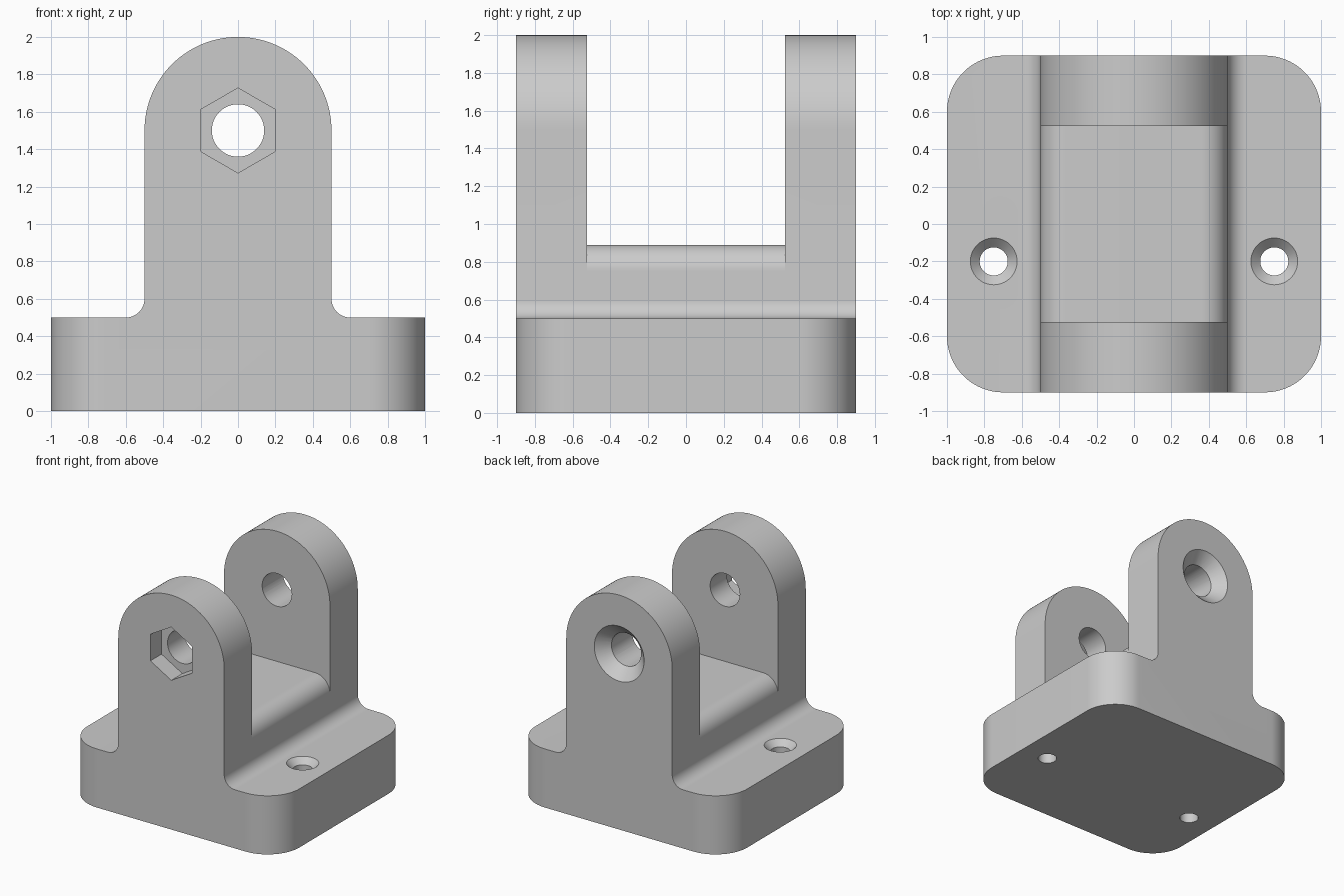
import bpy, bmesh, math
from mathutils import Matrix, Vector

if "Cube" in bpy.data.objects:
    bpy.data.objects.remove(bpy.data.objects["Cube"])

grey = bpy.data.materials.new("plain_grey")
grey.use_nodes = True
grey.diffuse_color = (0.6, 0.6, 0.6, 1)
grey.node_tree.nodes["Principled BSDF"].inputs["Base Color"].default_value = (0.6, 0.6, 0.6, 1)


def arc(cx, cy, r, start, end, steps=24):
    angles = [math.radians(start + (end - start) * i / steps) for i in range(steps + 1)]
    return [(cx + r * math.cos(a), cy + r * math.sin(a)) for a in angles]


def mirrored(right_half):
    return right_half + [(-x, y) for x, y in reversed(right_half) if x > 1e-6]


def link(name, bm):
    bmesh.ops.recalc_face_normals(bm, faces=bm.faces)
    mesh = bpy.data.meshes.new(name)
    bm.to_mesh(mesh)
    bm.free()
    mesh.materials.append(grey)
    obj = bpy.data.objects.new(name, mesh)
    bpy.context.collection.objects.link(obj)
    return obj


def prism(name, outline, low, high, along_y=False):
    """Extrude an outline along z, or an x-z outline along y."""
    bm = bmesh.new()
    place = (lambda x, v: (x, low, v)) if along_y else (lambda x, v: (x, v, low))
    face = bm.faces.new([bm.verts.new(place(*p)) for p in outline])
    new = bmesh.ops.extrude_face_region(bm, geom=[face])["geom"]
    step = Vector((0, high - low, 0)) if along_y else Vector((0, 0, high - low))
    bmesh.ops.translate(bm, vec=step, verts=[g for g in new if isinstance(g, bmesh.types.BMVert)])
    return link(name, bm)


def countersink(name, location, radius, axis_matrix):
    """45 degree cone opening along local z at the given surface point."""
    over = 0.05
    bm = bmesh.new()
    bmesh.ops.create_cone(bm, cap_ends=True, segments=64, radius1=0.02, radius2=radius + over,
                          depth=radius + over - 0.02)
    middle = over - (radius + over - 0.02) / 2
    bmesh.ops.translate(bm, vec=(0, 0, middle), verts=bm.verts)
    bm.transform(Matrix.Translation(location) @ axis_matrix)
    return link(name, bm)


def combine(target, tool, operation="DIFFERENCE"):
    tool.hide_render = True
    mod = target.modifiers.new(tool.name, "BOOLEAN")
    mod.operation, mod.solver, mod.object = operation, "EXACT", tool
    bpy.context.view_layer.objects.active = target
    bpy.ops.object.modifier_apply(modifier=mod.name)
    bpy.data.objects.remove(tool)


# Front silhouette: base slab, fillets and rounded upright
half = [(1.2, 0), (1.2, 0.5)] + arc(0.6, 0.6, 0.1, 270, 180, 16) + arc(0, 1.5, 0.5, 0, 90, 32)
bracket = prism("clevis_bracket", mirrored(half), -1.2, 1.2, along_y=True)

# Rounded rectangular footprint
footprint = (arc(0.7, 0.6, 0.3, 0, 90) + arc(-0.7, 0.6, 0.3, 90, 180)
             + arc(-0.7, -0.6, 0.3, 180, 270) + arc(0.7, -0.6, 0.3, 270, 360))
combine(bracket, prism("footprint", footprint, -0.3, 2.3), "INTERSECT")

# Slot between the two lugs, leaving a round-shouldered saddle
slot = [(0.8, 2.3), (0.8, 0.75)] + arc(0.36, 0.75, 0.14, 0, 90, 16)
combine(bracket, prism("slot", mirrored(slot), -0.525, 0.525, along_y=True))

# Cross pin bore, with a hex nut pocket in front and a countersink behind
combine(bracket, prism("pin_bore", arc(0, 1.5, 0.14, 0, 360, 64)[:-1], -1.2, 1.2, along_y=True))
combine(bracket, prism("nut_pocket", arc(0, 1.5, 0.227, 30, 390, 6)[:-1], -1.2, -0.75, along_y=True))
combine(bracket, countersink("pin_countersink", (0, 0.9, 1.5), 0.235,
                             Matrix.Rotation(-math.pi / 2, 4, "X")))

# Countersunk mounting holes in the base
for side in (-1, 1):
    x = 0.75 * side
    combine(bracket, prism("screw_hole", arc(x, -0.2, 0.075, 0, 360, 48)[:-1], -0.2, 0.8))
    combine(bracket, countersink("screw_countersink", (x, -0.2, 0.5), 0.125, Matrix.Identity(4)))

# Smooth curves, crisp edges
bpy.ops.object.select_all(action="DESELECT")
bracket.select_set(True)
bpy.context.view_layer.objects.active = bracket
bpy.ops.object.shade_smooth_by_angle(angle=math.radians(30))
